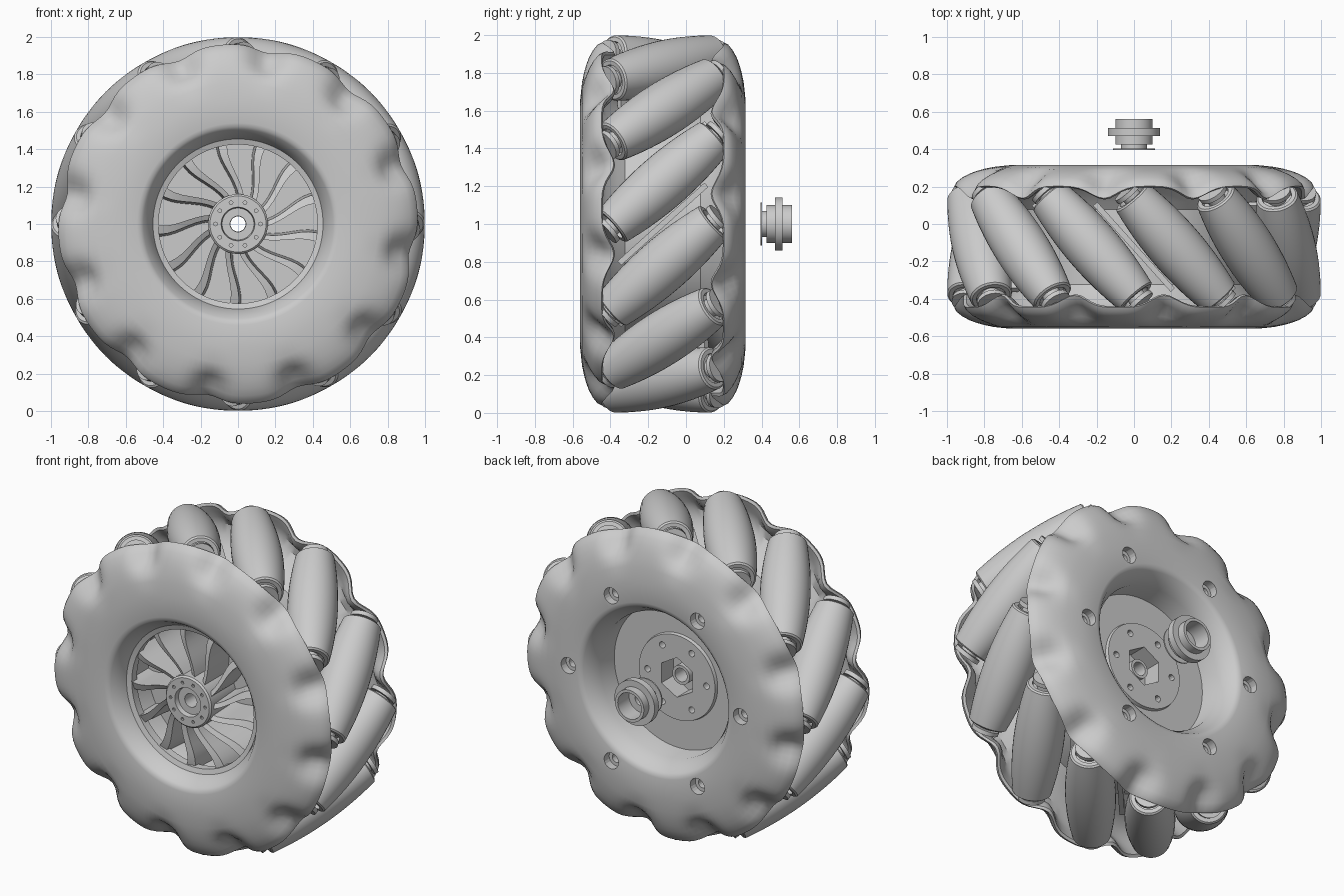
import bpy, bmesh
from math import sin, cos, pi, radians, sqrt, exp
from mathutils import Vector, Matrix

old = bpy.data.objects.get("Cube")
if old:
    bpy.data.objects.remove(old, do_unlink=True)

MID = -0.1225                 # middle of the wheel along its axle
TILT = radians(42)            # roller slant
ROLLERS = 12
STEP = 2 * pi / ROLLERS

grey = bpy.data.materials.new("plain_grey")
grey.use_nodes = True
COLOUR = (0.6, 0.6, 0.6, 1)
grey.diffuse_color = COLOUR
grey.node_tree.nodes["Principled BSDF"].inputs["Base Color"].default_value = COLOUR


def polar(r, a, y):
    return Vector((r * cos(a), y, 1 + r * sin(a)))


def finish(name, bm, smooth=True):
    bmesh.ops.recalc_face_normals(bm, faces=bm.faces)
    mesh = bpy.data.meshes.new(name)
    bm.to_mesh(mesh)
    bm.free()
    mesh.materials.append(grey)
    ob = bpy.data.objects.new(name, mesh)
    bpy.context.collection.objects.link(ob)
    if smooth:
        shade(ob)
    return ob


def activate(ob):
    bpy.ops.object.select_all(action='DESELECT')
    ob.select_set(True)
    bpy.context.view_layer.objects.active = ob


def shade(ob):
    activate(ob)
    bpy.ops.object.shade_smooth_by_angle(angle=radians(32))


def loft(bm, rings, closed_path):
    """Join equal rings of points into a skin."""
    rows = [[bm.verts.new(p) for p in ring] for ring in rings]
    n = len(rows[0])
    count = len(rows) if closed_path else len(rows) - 1
    for i in range(count):
        a, b = rows[i], rows[(i + 1) % len(rows)]
        for j in range(n):
            k = (j + 1) % n
            bm.faces.new((a[j], a[k], b[k], b[j]))
    if not closed_path:
        bm.faces.new(rows[0])
        bm.faces.new(rows[-1])


def lathe(name, profile, n=72, warp=None):
    """Turn a closed (radius, y) profile around the axle."""
    bm = bmesh.new()
    rings = []
    for i in range(n):
        a = 2 * pi * i / n
        pts = [warp(r, a, y) if warp else (r, y) for r, y in profile]
        rings.append([polar(r, a, y) for r, y in pts])
    loft(bm, rings, True)
    return finish(name, bm)


def prism(bm, r, a, y0, y1, size, sides, turn=0.0):
    """Prism parallel to the axle, at radius r and angle a."""
    c = polar(r, a, 0)
    rings = [[c + Vector((size * cos(turn + 2 * pi * j / sides), y,
                          size * sin(turn + 2 * pi * j / sides)))
              for j in range(sides)] for y in (y0, y1)]
    loft(bm, rings, False)


def cut(ob, bm):
    cutter = finish("cutter", bm, False)
    cutter.hide_render = True
    mod = ob.modifiers.new("cut", 'BOOLEAN')
    mod.operation, mod.solver, mod.object = 'DIFFERENCE', 'EXACT', cutter
    activate(ob)
    bpy.ops.object.modifier_apply(modifier="cut")
    bpy.data.objects.remove(cutter, do_unlink=True)
    shade(ob)


# Side plates: rim scalloped between the roller ends
PLATE = [(.45, 0), (.45, .33), (.505, .42), (.52, .432), (.54, .4375), (.66, .4375),
         (.75, .428), (.80, .418), (.84, .407), (.88, .393), (.92, .372), (.95, .348),
         (.962, .325), (.945, .318), (.91, .33), (.87, .345), (.82, .355), (.76, .34),
         (.70, .30), (.65, .24), (.62, .2), (.62, 0)]


def plate(name, side):
    def scallop(r, a, y):
        off = (side * a - radians(20) + STEP / 2) % STEP - STEP / 2
        g = exp(-(off / radians(6)) ** 2)
        t = min(1, max(0, (r - .76) / .15))
        t = t * t * (3 - 2 * t)
        return r - .035 * g * t, y + side * .065 * g * t
    prof = [(r, MID - side * w) for r, w in PLATE]
    return lathe(name, prof, 180, scallop)


front_plate = plate("front_side_plate", 1)
rear_plate = plate("rear_side_plate", -1)

# Counterbored bolt holes in the rear plate
for size, depth in ((.05, .05), (.028, .12)):
    holes = bmesh.new()
    for i in range(6):
        prism(holes, .6, i * pi / 3, .315 - depth, .36, size, 20)
    cut(rear_plate, holes)

# Centre web with a bored hub and a hexagonal socket at the rear
web = lathe("centre_web", [(.042, -.47), (.085, -.47), (.09, -.50), (.15, -.50), (.16, -.49),
                           (.16, -.25), (.46, -.25), (.46, .07), (.27, .07), (.265, .09),
                           (.042, .09)])
socket = bmesh.new()
prism(socket, 0, 0, -.03, .2, .125, 6, pi / 6)
for i in range(6):
    prism(socket, .205, i * pi / 3, 0, .2, .02, 12)
for i in range(10):
    prism(socket, .12, i * pi / 5, -.6, -.485, .01, 8)
cut(web, socket)
lathe("socket_sleeve", [(.042, -.05), (.06, -.05), (.06, .05), (.042, .05)], 32)

# Curved spokes
bm = bmesh.new()
SPOKES = 13
for s in range(SPOKES):
    rings = []
    for i in range(9):
        t = i / 8
        r = .15 + .305 * t
        a = 2 * pi * s / SPOKES + .32 * sin(pi * t * .62)
        half = .014 + .012 * t * t
        front = -.475 + .035 * t
        rings.append([polar(r, a - half / r, front), polar(r, a + half / r, front + .015),
                      polar(r, a + (half + .012) / r, -.245), polar(r, a - half / r, -.245)])
    loft(bm, rings, False)
finish("curved_spokes", bm)
lathe("spoke_rim", [(.425, -.45), (.455, -.46), (.455, -.40), (.425, -.40)])

# Slanted barrel rollers with necks and end collars
RAD, HALF = .855, .355
body = []
for i in range(17):
    s = -HALF + 2 * HALF * i / 16
    body.append((s, 1 - sqrt(RAD ** 2 + (s * sin(TILT)) ** 2)))
end = body[-1][1]
tail = [(HALF + .008, end - .01), (HALF + .008, .08), (HALF - .015, .075), (HALF - .015, .05),
        (HALF + .025, .05), (HALF + .025, .08), (HALF + .05, .08), (HALF + .05, .03)]
sections = [(-s, r) for s, r in reversed(tail)] + body + tail
for k in range(ROLLERS):
    a = STEP * (k + .5)
    tangent = Vector((-sin(a), 0, cos(a)))
    out = Vector((cos(a), 0, sin(a)))
    axis = Vector((0, cos(TILT), 0)) + tangent * sin(TILT)
    side = axis.cross(out)
    centre = polar(RAD, a, MID)
    bm = bmesh.new()
    loft(bm, [[centre + axis * s + (out * cos(2 * pi * j / 36) + side * sin(2 * pi * j / 36)) * r
               for j in range(36)] for s, r in sections], False)
    finish(f"roller_{k + 1}", bm)

# Slanted ribs on the drum between the rollers
bm = bmesh.new()
for k in range(ROLLERS):
    a = STEP * k
    out = Vector((cos(a), 0, sin(a)))
    tangent = Vector((-sin(a), 0, cos(a)))
    axis = Vector((0, cos(TILT), 0)) + tangent * sin(TILT)
    m = Matrix((axis.cross(out), axis, out)).transposed().to_4x4()
    m.translation = polar(.65, a, MID)
    bmesh.ops.create_cube(bm, size=1, matrix=m @ Matrix.Diagonal((.03, .62, .12, 1)))
finish("drum_ribs", bm)

# Loose shaft coupling behind the wheel
lathe("shaft_coupling", [(.04, .395), (.113, .395), (.113, .403), (.07, .403), (.07, .425),
                         (.1, .425), (.1, .47), (.14, .47), (.14, .512), (.1, .512),
                         (.1, .562), (.082, .562), (.082, .45), (.04, .45)], 48)
